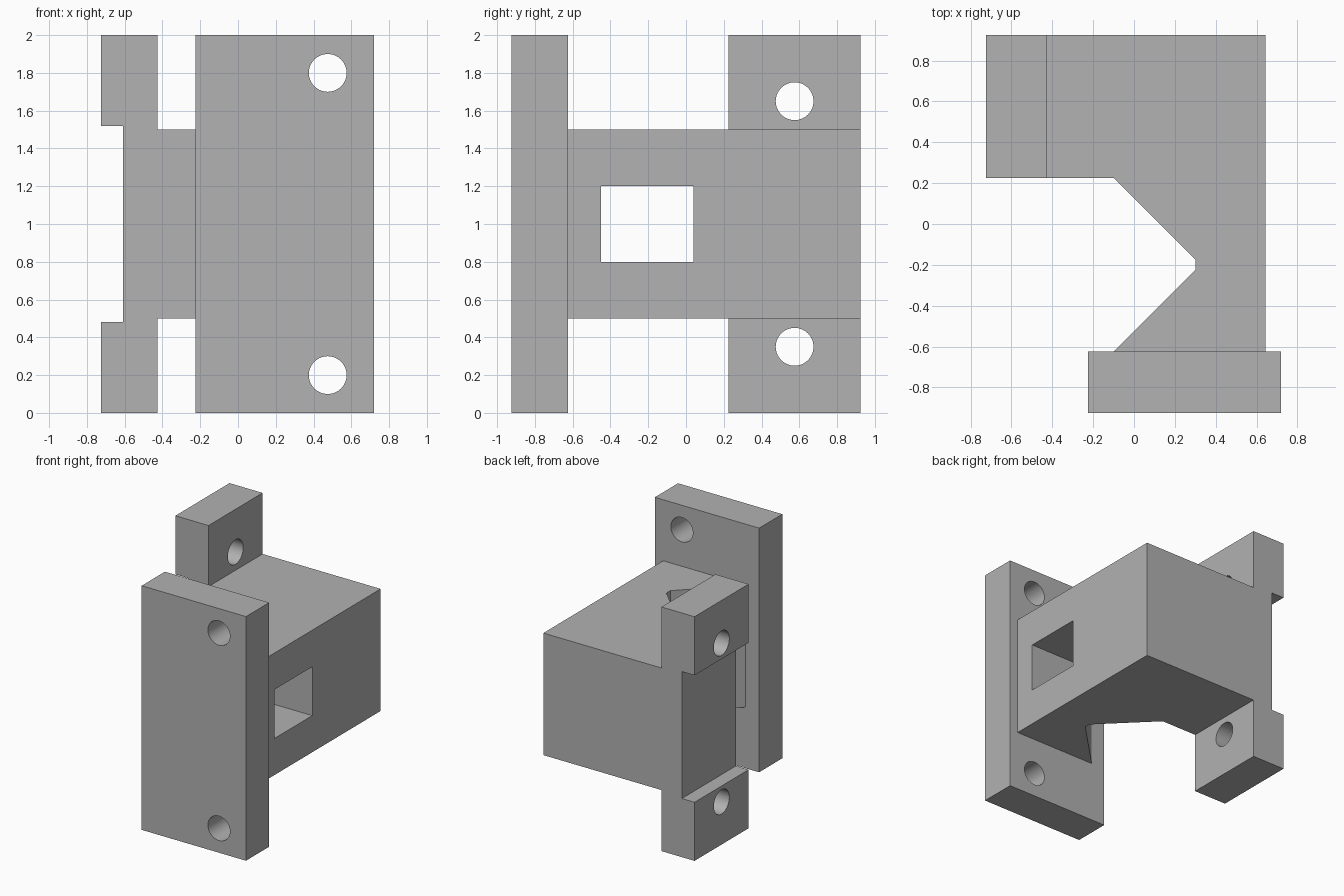
import bpy
import bmesh
import math
from mathutils import Matrix, Vector

cube = bpy.data.objects.get("Cube")
if cube:
    bpy.data.objects.remove(cube, do_unlink=True)

grey = bpy.data.materials.new("plain grey")
grey.use_nodes = True
COLOUR = (0.445, 0.445, 0.445, 1)
grey.diffuse_color = COLOUR
grey.node_tree.nodes["Principled BSDF"].inputs["Base Color"].default_value = COLOUR


def finish(name, bm):
    bmesh.ops.recalc_face_normals(bm, faces=bm.faces[:])
    mesh = bpy.data.meshes.new(name)
    bm.to_mesh(mesh)
    bm.free()
    obj = bpy.data.objects.new(name, mesh)
    bpy.context.collection.objects.link(obj)
    mesh.materials.append(grey)
    return obj


def prism(name, points, direction):
    """Extrude a flat outline along a direction."""
    bm = bmesh.new()
    face = bm.faces.new([bm.verts.new(p) for p in points])
    moved = bmesh.ops.extrude_face_region(bm, geom=[face])["geom"]
    verts = [g for g in moved if isinstance(g, bmesh.types.BMVert)]
    bmesh.ops.translate(bm, verts=verts, vec=direction)
    return finish(name, bm)


def box(name, low, high):
    low, high = Vector(low), Vector(high)
    bm = bmesh.new()
    bmesh.ops.create_cube(bm, size=1, matrix=Matrix.Translation((low + high) / 2)
                          @ Matrix.Diagonal((*(high - low), 1)))
    return finish(name, bm)


def drill(name, centre, axis):
    """Round cutter along the x or y axis."""
    turn = Matrix.Rotation(math.pi / 2, 4, "Y" if axis == "X" else "X")
    bm = bmesh.new()
    bmesh.ops.create_cone(bm, cap_ends=True, segments=64, radius1=0.1, radius2=0.1,
                          depth=1, matrix=Matrix.Translation(centre) @ turn)
    return finish(name, bm)


def cut(obj, cutter):
    mod = obj.modifiers.new("cut", "BOOLEAN")
    mod.operation, mod.solver, mod.object = "DIFFERENCE", "EXACT", cutter
    bpy.ops.object.select_all(action="DESELECT")
    bpy.context.view_layer.objects.active = obj
    obj.select_set(True)
    bpy.ops.object.modifier_apply(modifier=mod.name)
    bpy.data.objects.remove(cutter, do_unlink=True)
    bpy.ops.object.shade_smooth_by_angle(angle=math.radians(30))


# Front plate with two mounting holes
BACK, SHELF, FRONT = 0.925, 0.225, -0.625
plate = box("front_plate", (-0.225, -0.925, 0), (0.72, FRONT, 2))
for z in (0.2, 1.8):
    cut(plate, drill("plate_drill", (0.475, -0.775, z), "Y"))

# Body with a V-shaped side notch and a rectangular window
outline = [(-0.61, BACK), (0.645, BACK), (0.645, FRONT), (-0.1, FRONT),
           (0.3, -0.225), (0.3, -0.175), (-0.1, SHELF), (-0.61, SHELF)]
body = prism("body", [(x, y, 0.5) for x, y in outline], (0, 0, 1))
cut(body, box("window_cutter", (-0.2, -0.45, 0.8), (0.9, 0.04, 1.2)))

# Drilled lugs above and below the body, each with a small overhanging lip
lug = [(-0.725, 1), (-0.425, 1), (-0.425, 0.5), (-0.61, 0.5), (-0.61, 0.52), (-0.725, 0.52)]
for name, side in (("upper_lug", 1), ("lower_lug", -1)):
    part = prism(name, [(x, SHELF, 1 + side * h) for x, h in lug], (0, BACK - SHELF, 0))
    cut(part, drill("lug_drill", (-0.575, 0.575, 1 + side * 0.65), "X"))
